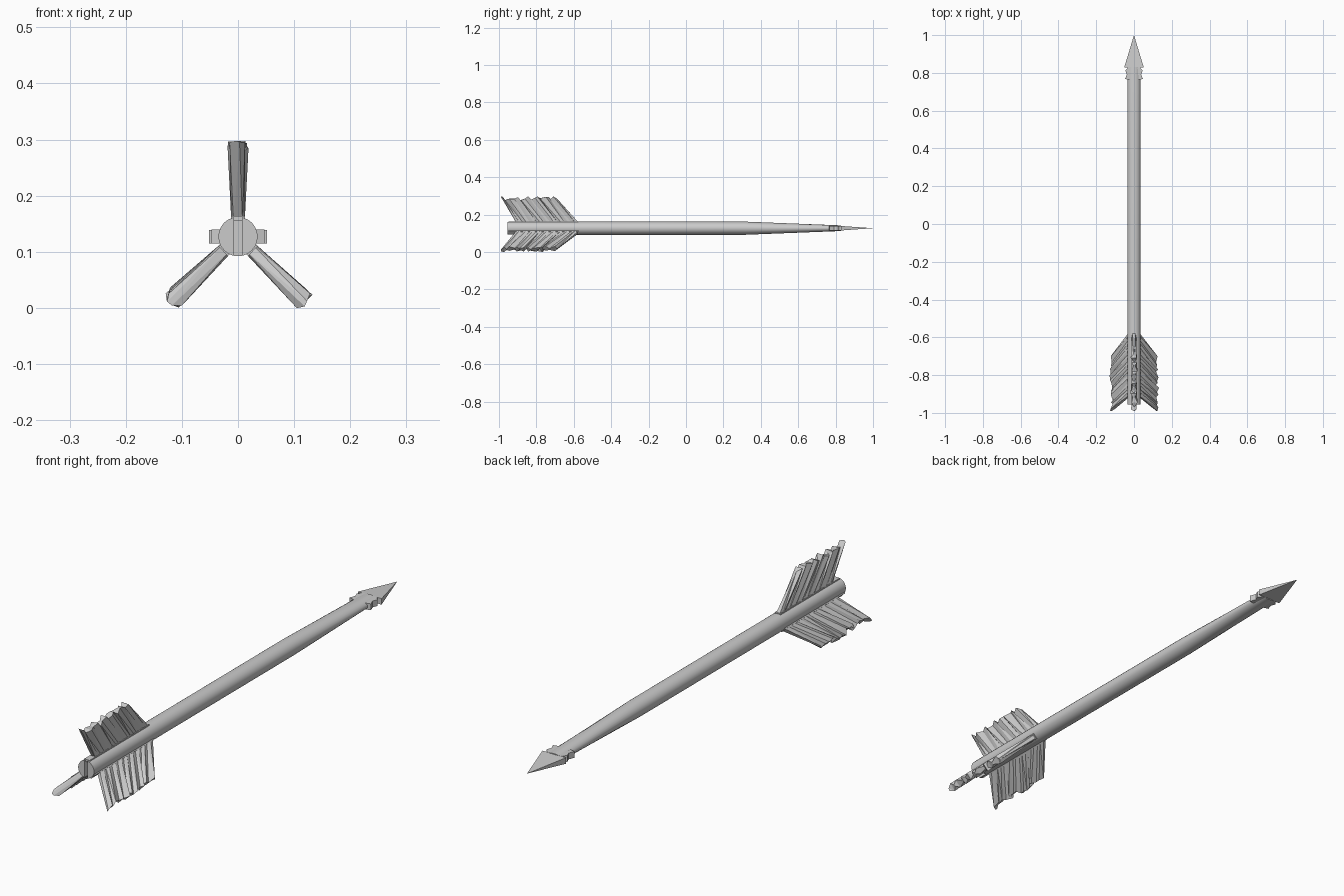
import bpy, bmesh, math, random
from mathutils import Vector

if "Cube" in bpy.data.objects:
    bpy.data.objects.remove(bpy.data.objects["Cube"])

random.seed(4)
CZ = 0.127          # height of the arrow axis
R = 0.035           # shaft radius


def make(name, bm):
    bmesh.ops.recalc_face_normals(bm, faces=bm.faces[:])
    me = bpy.data.meshes.new(name)
    bm.to_mesh(me)
    bm.free()
    ob = bpy.data.objects.new(name, me)
    bpy.context.collection.objects.link(ob)
    return ob


def bridge(bm, loops):
    """Skin a row of equal closed loops and cap both ends."""
    rings = [[bm.verts.new(p) for p in lp] for lp in loops]
    n = len(rings[0])
    for a, b in zip(rings, rings[1:]):
        for i in range(n):
            j = (i + 1) % n
            bm.faces.new((a[i], a[j], b[j], b[i]))
    bm.faces.new(rings[0])
    bm.faces.new(rings[-1])


# Shaft: round at the back, flattened towards the head
def ring(y, rz):
    return [(R * math.cos(t), y, CZ + rz * math.sin(t))
            for t in (2 * math.pi * i / 24 for i in range(24))]


bm = bmesh.new()
bridge(bm, [ring(-0.955, R), ring(0.32, R), ring(0.83, 0.015)])
shaft = make("shaft", bm)

# String slot cut into the back end
bm = bmesh.new()
bmesh.ops.create_cube(bm, size=1)
bmesh.ops.scale(bm, vec=(0.014, 0.08, 0.12), verts=bm.verts[:])
bmesh.ops.translate(bm, vec=(0, -0.955, CZ), verts=bm.verts[:])
cutter = make("slot_cutter", bm)
cutter.hide_render = True
mod = shaft.modifiers.new("slot", 'BOOLEAN')
mod.operation, mod.object, mod.solver = 'DIFFERENCE', cutter, 'EXACT'
bpy.context.view_layer.objects.active = shaft
shaft.select_set(True)
bpy.ops.object.modifier_apply(modifier="slot")
bpy.data.objects.remove(cutter)
bpy.ops.object.shade_smooth_by_angle(angle=math.radians(35))

# Arrowhead: flat wedge running to a point
bm = bmesh.new()
base = [bm.verts.new((x, 0.828, CZ + z)) for x, z in
        ((-0.052, -0.012), (0.052, -0.012), (0.052, 0.012), (-0.052, 0.012))]
tip = bm.verts.new((0, 1.0, CZ))
bm.faces.new(base)
for i in range(4):
    bm.faces.new((base[i], base[(i + 1) % 4], tip))
make("arrowhead", bm)

# Notched tang below the head
half = [(0.034, 0.829), (0.036, 0.822), (0.046, 0.812), (0.038, 0.792),
        (0.047, 0.768), (0.030, 0.764)]
outline = half + [(-x, y) for x, y in reversed(half)]
bm = bmesh.new()
bridge(bm, [[(x, y, CZ + s * 0.0125) for x, y in outline] for s in (-1, 1)])
make("arrowhead_tang", bm)


# Feather vanes: corrugated slabs with ragged, swept-back tips
def vane(name, angle):
    out = Vector((math.cos(angle), 0, math.sin(angle)))
    side = Vector((-math.sin(angle), 0, math.cos(angle)))
    centre = Vector((0, 0, CZ))
    n = 18
    root_l, root_r, tip_l, tip_r = [], [], [], []
    for i in range(n + 1):
        t = i / n
        end = i in (0, n)
        y_root = -0.572 - 0.335 * t
        y_tip = -0.69 - 0.30 * t + (0 if end else random.uniform(-0.01, 0.01))
        reach = 0.171 if i == n else random.uniform(0.150, 0.171)
        if i == 0:
            reach = 0.16
        ridge = i % 2
        for s, root, top in ((1, root_l, tip_l), (-1, root_r, tip_r)):
            w_root = 0.012 if ridge else 0.008
            w_tip = random.uniform(0.012, 0.019) if ridge else random.uniform(0.002, 0.007)
            root.append(centre + out * 0.028 + side * s * w_root + Vector((0, y_root, 0)))
            top.append(centre + out * (reach + random.uniform(-0.003, 0.001))
                       + side * s * w_tip + Vector((0, y_tip, 0)))
    bm = bmesh.new()
    rings = [[bm.verts.new(v) for v in q] for q in zip(root_l, root_r, tip_r, tip_l)]
    for a, b in zip(rings, rings[1:]):
        for i in range(4):
            j = (i + 1) % 4
            bm.faces.new((a[i], a[j], b[j], b[i]))
    bm.faces.new(rings[0])
    bm.faces.new(rings[-1])
    bmesh.ops.triangulate(bm, faces=bm.faces[:])
    make(name, bm)

    # Quill strip along the foot of the vane
    bm = bmesh.new()
    bridge(bm, [[centre + out * r + side * s + Vector((0, y, 0))
                 for r, s in ((0.028, -0.013), (0.028, 0.013), (0.037, 0.012), (0.037, -0.012))]
                for y in (-0.575, -0.95)])
    make(name + "_quill", bm)


for name, deg in (("top_vane", 90), ("left_vane", 224), ("right_vane", -44)):
    vane(name, math.radians(deg))
